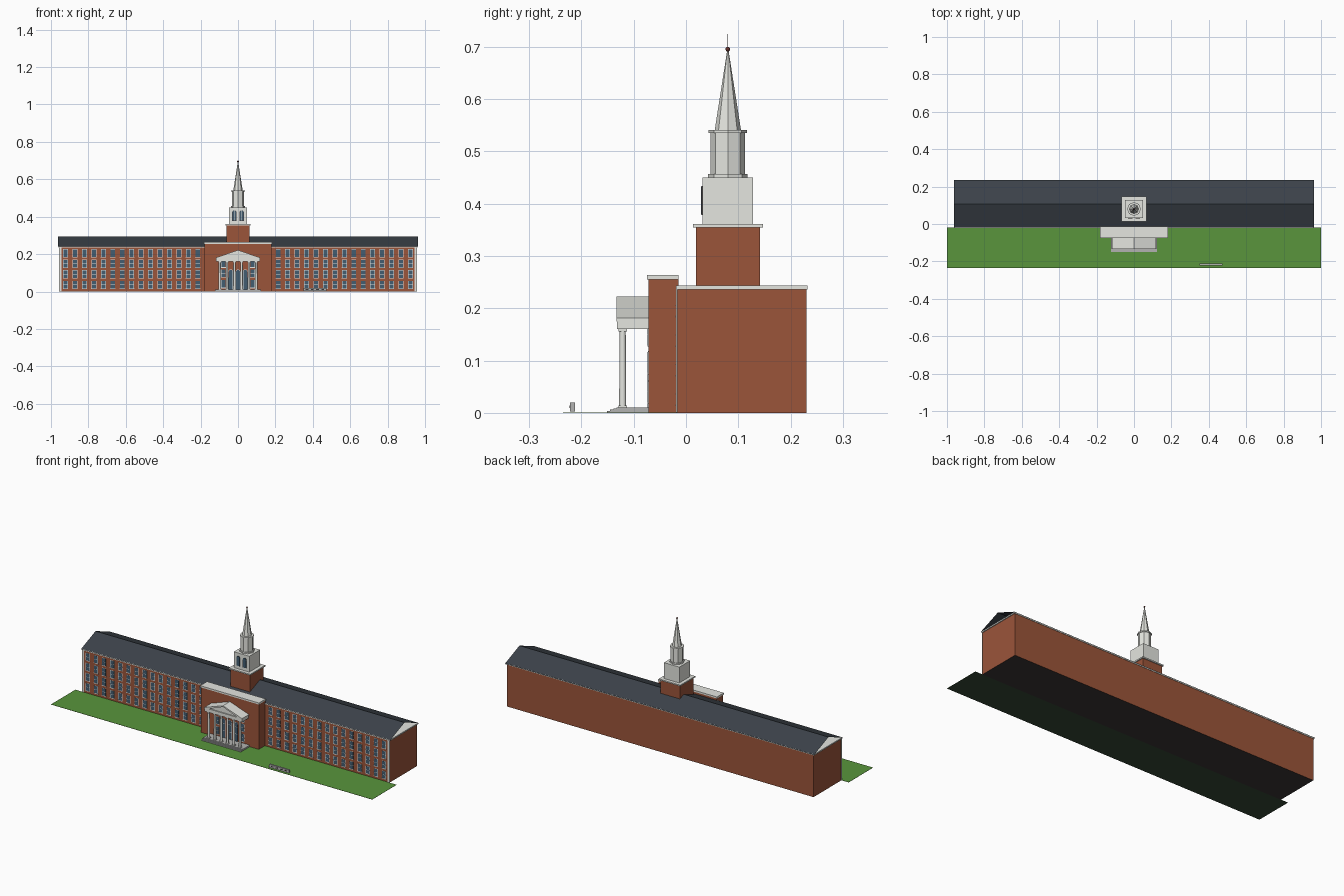
import bpy, bmesh, math
from mathutils import Matrix

cube = bpy.data.objects.get("Cube")
if cube:
    bpy.data.objects.remove(cube, do_unlink=True)


def material(name, rgb):
    m = bpy.data.materials.new(name)
    m.use_nodes = True
    m.diffuse_color = (*rgb, 1)
    m.node_tree.nodes["Principled BSDF"].inputs["Base Color"].default_value = (*rgb, 1)
    return m


brick = material("brick red", (0.33, 0.09, 0.042))
white = material("stone white", (0.78, 0.79, 0.745))
trim = material("trim white", (0.85, 0.86, 0.84))
slate = material("slate grey", (0.044, 0.054, 0.067))
grass = material("grass green", (0.1, 0.3, 0.045))
soil = material("dark green", (0.035, 0.065, 0.037))
glass = material("window blue", (0.055, 0.11, 0.165))
stone = material("step grey", (0.45, 0.45, 0.44))
dark = material("dark grey", (0.042, 0.036, 0.036))
maroon = material("dark red", (0.12, 0.03, 0.025))


def finish(name, bm, *mats, solid=True):
    mesh = bpy.data.meshes.new(name)
    if solid:
        bmesh.ops.recalc_face_normals(bm, faces=bm.faces)
    bm.to_mesh(mesh)
    bm.free()
    for m in mats:
        mesh.materials.append(m)
    ob = bpy.data.objects.new(name, mesh)
    bpy.context.collection.objects.link(ob)
    return ob


def add_box(bm, x, y, z, slot=0):
    mat = Matrix.Translation(((x[0] + x[1]) / 2, (y[0] + y[1]) / 2, (z[0] + z[1]) / 2))
    mat = mat @ Matrix.Diagonal((x[1] - x[0], y[1] - y[0], z[1] - z[0], 1))
    for v in bmesh.ops.create_cube(bm, size=1, matrix=mat)["verts"]:
        for f in v.link_faces:
            f.material_index = slot


def box(name, x, y, z, mat, under=None):
    """Box, with its underside in another material if one is given."""
    bm = bmesh.new()
    add_box(bm, x, y, z)
    if under is None:
        return finish(name, bm, mat)
    for f in bm.faces:
        f.normal_update()
        f.material_index = int(f.normal.z < -.5)
    return finish(name, bm, mat, under)


def add_cone(bm, c, r1, r2, z0, z1, sides):
    bmesh.ops.create_cone(bm, cap_ends=True, segments=sides, radius1=r1, radius2=r2, depth=z1 - z0,
                          matrix=Matrix.Translation((c[0], c[1], (z0 + z1) / 2)))


def cone(name, c, r1, r2, z0, z1, sides, mat):
    bm = bmesh.new()
    add_cone(bm, c, r1, r2, z0, z1, sides)
    return finish(name, bm, mat)


def add_prism(bm, outline, y0, y1, slot=0):
    """Extrude an x-z outline from y0 to y1."""
    face = bm.faces.new([bm.verts.new((x, y0, z)) for x, z in outline])
    face.material_index = slot
    grown = bmesh.ops.extrude_face_region(bm, geom=[face])["geom"]
    for v in [g for g in grown if isinstance(g, bmesh.types.BMVert)]:
        v.co.y = y1
        for f in v.link_faces:
            f.material_index = slot


def arch(x, half, z0, z1):
    """Round-topped opening outline."""
    spring = z1 - half
    top = [(x + half * math.cos(a * math.pi / 8), spring + half * math.sin(a * math.pi / 8)) for a in range(9)]
    return [(x - half, z0), (x + half, z0)] + top


def add_window(bm, x, z, w, h, wall):
    # Tall blue pane in a thin white surround, with one bar and a sill
    add_box(bm, (x - w / 2, x + w / 2), (wall - .0008, wall), (z - h / 2, z + h / 2), 0)
    add_box(bm, (x - w / 2 + .002, x + w / 2 - .002), (wall - .0013, wall), (z - h * .46, z + h * .46), 1)
    add_box(bm, (x - w / 2, x + w / 2), (wall - .0017, wall), (z - .0008, z + .0008), 0)
    add_box(bm, (x - w * .55, x + w * .55), (wall - .002, wall), (z - h * .54, z - h * .46), 0)


# Grounds and main wings
box("lawn", (-1, 1), (-.235, -.018), (0, .001), grass, soil)
box("main_walls", (-.955, .955), (-.018, .23), (0, .236), brick, dark)
box("main_cornice", (-.96, .96), (-.0195, .232), (.236, .243), white)
for s, side in ((1, "left"), (-1, "right")):
    box(side + "_corner_board", sorted((s * .945, s * .958)), (-.0195, -.016), (.001, .236), white)

# Open-ended gable roof made from two thin sheets
bm = bmesh.new()
rows = [[bm.verts.new((x, y, z)) for x in (-.962, .962)]
        for y, z in ((-.021, .2415), (.107, .293), (.235, .2415))]
for a, b in zip(rows, rows[1:]):
    bm.faces.new((a[0], a[1], b[1], b[0]))
finish("main_roof", bm, slate, solid=False)

# Wing windows, four floors
bm = bmesh.new()
for s in (-1, 1):
    for i in range(15):
        for floor in range(4):
            add_window(bm, s * (.215 + i * .0505), .036 + floor * .0565, .026, .043, -.018)
finish("wing_windows", bm, trim, glass)

# Central block
box("central_block", (-.18, .18), (-.072, -.014), (.001, .255), brick)
box("central_cap", (-.183, .183), (-.075, -.014), (.255, .264), white)

# Entrance doors with flanking windows
bm = bmesh.new()
for i in range(-2, 3):
    x = i * .039
    if abs(i) < 2:
        add_prism(bm, arch(x, .0125, .01, .118), -.0728, -.072, 0)
        add_prism(bm, arch(x, .0105, .01, .116), -.0734, -.072, 1)
        for z in (.05, .09):
            add_box(bm, (x - .01, x + .01), (-.074, -.072), (z, z + .002), 0)
    else:
        for z in (.0405, .097, .15):
            add_window(bm, x, z, .024, .043, -.072)
finish("entrance_doors", bm, trim, glass)

# Portico
for i, front in enumerate((-.151, -.145, -.139, -.133)):
    box(f"step_{i + 1}", (-.123, .123), (front, -.072), (.001, .004 + i * .002), stone)
bm = bmesh.new()
for i in range(6):
    c = (-.0975 + i * .039, -.121)
    add_box(bm, (c[0] - .008, c[0] + .008), (c[1] - .008, c[1] + .008), (.01, .014))
    add_cone(bm, c, .0068, .0058, .014, .156, 12)
    add_box(bm, (c[0] - .008, c[0] + .008), (c[1] - .008, c[1] + .008), (.156, .161))
columns = finish("portico_columns", bm, white)
box("portico_beam", (-.117, .117), (-.132, -.072), (.16, .177), white)
bm = bmesh.new()
add_prism(bm, [(-.11, .176), (.11, .176), (0, .217)], -.127, -.072)
for s in (-1, 1):
    add_prism(bm, [(s * .118, .176), (s * .118, .181), (0, .222), (0, .215), (s * .1, .176)], -.133, -.072)
add_box(bm, (-.118, .118), (-.133, -.072), (.175, .18))
finish("pediment", bm, white)

# Tower
ty = .08


def tier(name, half, z0, z1, mat):
    return box(name, (-half, half), (ty - half, ty + half), (z0, z1), mat)


tier("tower_base", .061, .237, .355, brick)
tier("tower_base_cap", .067, .354, .361, white)
tier("belfry", .048, .361, .45, white)
cone("drum_foot", (0, ty), .038, .038, .45, .457, 8, white)
cone("drum", (0, ty), .033, .033, .457, .535, 8, white)
cone("drum_cap", (0, ty), .037, .037, .535, .541, 8, white)
cone("spire", (0, ty), .025, .001, .541, .695, 8, white)
cone("finial_rod", (0, ty), .0008, .0005, .69, .724, 6, dark)
bm = bmesh.new()
bmesh.ops.create_uvsphere(bm, u_segments=12, v_segments=8, radius=.0045, matrix=Matrix.Translation((0, ty, .695)))
ball = finish("finial_ball", bm, maroon)

# Arched belfry windows on the front
bm = bmesh.new()
face_y = ty - .048
for x in (-.02, .02):
    add_prism(bm, arch(x, .0115, .378, .434), face_y - .002, face_y, 0)
    add_prism(bm, arch(x, .0105, .379, .433), face_y - .003, face_y, 1)
    add_box(bm, (x - .0006, x + .0006), (face_y - .0035, face_y), (.38, .432), 2)
finish("belfry_windows", bm, dark, glass, trim)

# Lawn sign
box("sign_body", (.35, .472), (-.222, -.212), (.003, .02), stone)
bm = bmesh.new()
for i in range(4):
    x = .362 + i * .028
    add_box(bm, (x, x + .014), (-.223, -.222), (.009, .014))
finish("sign_panels", bm, dark)

for ob in (columns, ball):
    bpy.context.view_layer.objects.active = ob
    ob.select_set(True)
bpy.ops.object.shade_smooth_by_angle(angle=math.radians(40))
